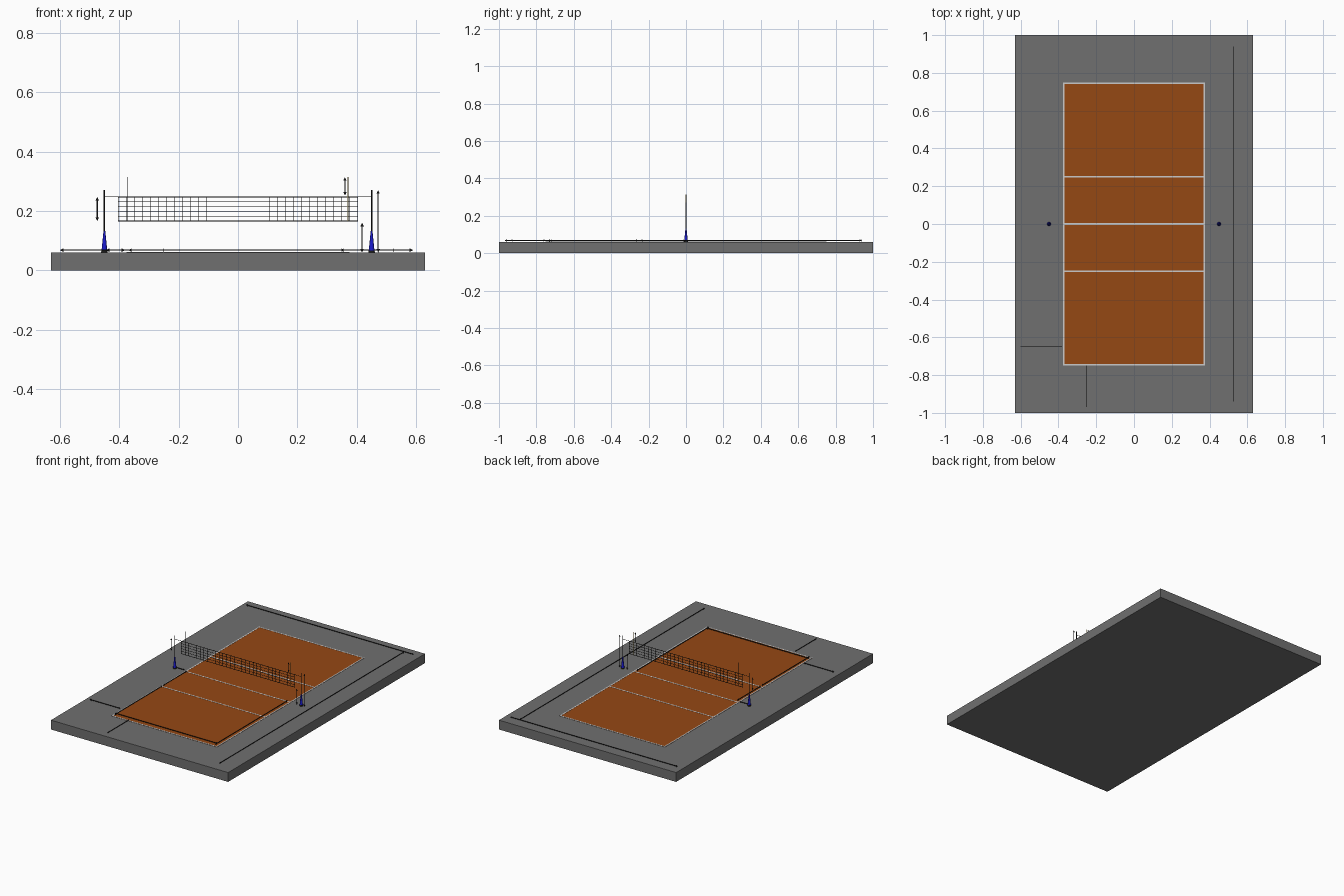
import bpy, bmesh
from math import pi
from mathutils import Vector, Matrix

if "Cube" in bpy.data.objects:
    bpy.data.objects.remove(bpy.data.objects["Cube"])

FLOOR = 0.06


def mat(name, r, g, b):
    m = bpy.data.materials.new(name)
    m.diffuse_color = (r, g, b, 1)
    m.use_nodes = True
    m.node_tree.nodes["Principled BSDF"].inputs["Base Color"].default_value = m.diffuse_color
    return m


grey = mat("floor_grey", 0.16, 0.16, 0.16)
orange = mat("court_orange", 0.30, 0.065, 0.007)
white = mat("line_white", 0.75, 0.75, 0.75)
black = mat("black", 0.01, 0.01, 0.01)
blue = mat("pad_blue", 0.01, 0.01, 0.6)
yellow = mat("antenna_yellow", 0.6, 0.42, 0.08)


def finish(name, bm, material, smooth=False):
    me = bpy.data.meshes.new(name)
    bm.to_mesh(me)
    bm.free()
    me.materials.append(material)
    ob = bpy.data.objects.new(name, me)
    bpy.context.collection.objects.link(ob)
    if smooth:
        bpy.ops.object.select_all(action='DESELECT')
        ob.select_set(True)
        bpy.context.view_layer.objects.active = ob
        bpy.ops.object.shade_smooth_by_angle()
    return ob


def add_box(bm, x0, x1, y0, y1, z0, z1):
    m = Matrix.Translation(((x0 + x1) / 2, (y0 + y1) / 2, (z0 + z1) / 2))
    m = m @ Matrix.Diagonal((x1 - x0, y1 - y0, z1 - z0, 1))
    bmesh.ops.create_cube(bm, size=1, matrix=m)


def box(name, material, *dims):
    bm = bmesh.new()
    add_box(bm, *dims)
    return finish(name, bm, material)


def cone(name, material, x, z0, z1, r0, r1, sides=16):
    bm = bmesh.new()
    bmesh.ops.create_cone(bm, cap_ends=True, segments=sides, radius1=r0, radius2=r1,
                          depth=z1 - z0, matrix=Matrix.Translation((x, 0, (z0 + z1) / 2)))
    return finish(name, bm, material, True)


def arrow(name, start, end):
    """Thin upright double-headed arrow between two points."""
    a, b = Vector(start), Vector(end)
    along = (b - a).normalized()
    side = Vector((1, 0, 0)) if abs(along.z) > 0.5 else Vector((0, 0, 1))
    normal = along.cross(side)
    length, head, w, s = (b - a).length, 0.012, 0.006, 0.002
    half = [(0, 0), (head, w), (head, s), (length - head, s), (length - head, w), (length, 0)]
    outline = half + [(u, -v) for u, v in reversed(half[1:-1])]
    bm = bmesh.new()
    face = bm.faces.new([bm.verts.new(a + along * u + side * v - normal * 0.0005)
                         for u, v in outline])
    ext = bmesh.ops.extrude_face_region(bm, geom=[face])
    bmesh.ops.translate(bm, vec=normal * 0.001,
                        verts=[g for g in ext["geom"] if isinstance(g, bmesh.types.BMVert)])
    bmesh.ops.recalc_face_normals(bm, faces=bm.faces)
    return finish(name, bm, black)


# Floor slab and playing surface
box("floor_slab", grey, -0.63, 0.63, -1, 1, 0, FLOOR)
box("court_surface", orange, -0.375, 0.375, -0.75, 0.75, FLOOR - 0.002, FLOOR + 0.0008)

# Painted court lines
bm = bmesh.new()
lw, top = 0.004, FLOOR + 0.0016
for y in (-0.75 + lw, -0.25, 0, 0.25, 0.75 - lw):
    add_box(bm, -0.375, 0.375, y - lw, y + lw, FLOOR - 0.001, top)
for x in (-0.375 + lw, 0.375 - lw):
    add_box(bm, x - lw, x + lw, -0.75, 0.75, FLOOR - 0.001, top)
finish("court_lines", bm, white)

# Net posts with padded bases
for side, x in (("left", -0.45), ("right", 0.45)):
    cone(side + "_post", black, x, FLOOR, 0.27, 0.0028, 0.0028)
    cone(side + "_post_foot", black, x, FLOOR, FLOOR + 0.007, 0.011, 0.010)
    cone(side + "_post_pad", blue, x, FLOOR + 0.007, 0.132, 0.0095, 0.003)

# Net mesh, borders and ties to the posts
NX, Z0, Z1, COLS, ROWS = 0.404, 0.166, 0.247, 30, 5
t = 0.0008
bm = bmesh.new()
for i in range(COLS + 1):
    x = -NX + 2 * NX * i / COLS
    add_box(bm, x - t, x + t, -t, t, Z0, Z1)
for j in range(ROWS + 1):
    z = Z0 + (Z1 - Z0) * j / ROWS
    k = 1.6 * t if j in (0, ROWS) else t
    add_box(bm, -NX, NX, -t, t, z - k, z + k)
add_box(bm, -0.45, 0.45, -t, t, Z1 - t, Z1 + t)
finish("net", bm, black)

# Antennae
cone("left_antenna", black, -0.373, Z0, 0.315, 0.0016, 0.0016, 8)
cone("right_antenna", yellow, 0.37, Z0, 0.315, 0.0016, 0.0016, 8)

# Measuring arrows along the floor
h = FLOOR + 0.008
for name, x0, y0, x1, y1 in (
        ("overall_width", -0.60, 0.94, 0.59, 0.94),
        ("overall_length", 0.525, -0.94, 0.525, 0.94),
        ("side_zone", -0.60, -0.65, -0.38, -0.65),
        ("end_zone", -0.25, -0.97, -0.75 + 0.5, -0.75),
        ("court_width", -0.37, -0.72, 0.36, -0.72),
        ("back_zone", -0.36, -0.74, -0.36, -0.255),
        ("front_zone", -0.36, -0.245, -0.36, -0.005),
        ("half_court", 0.355, -0.74, 0.355, -0.005),
        ("post_offset", -0.445, 0, -0.38, 0)):
    arrow(name + "_arrow", (x0, y0, h), (x1, y1, h))

# Measuring arrows standing upright beside the net
for name, x, z0, z1 in (
        ("net_height", -0.474, Z0, Z1),
        ("antenna_height", 0.36, 0.252, 0.314),
        ("net_clearance", 0.418, FLOOR, 0.16),
        ("post_height", 0.472, FLOOR, 0.27)):
    arrow(name + "_arrow", (x, 0, z0), (x, 0, z1))
